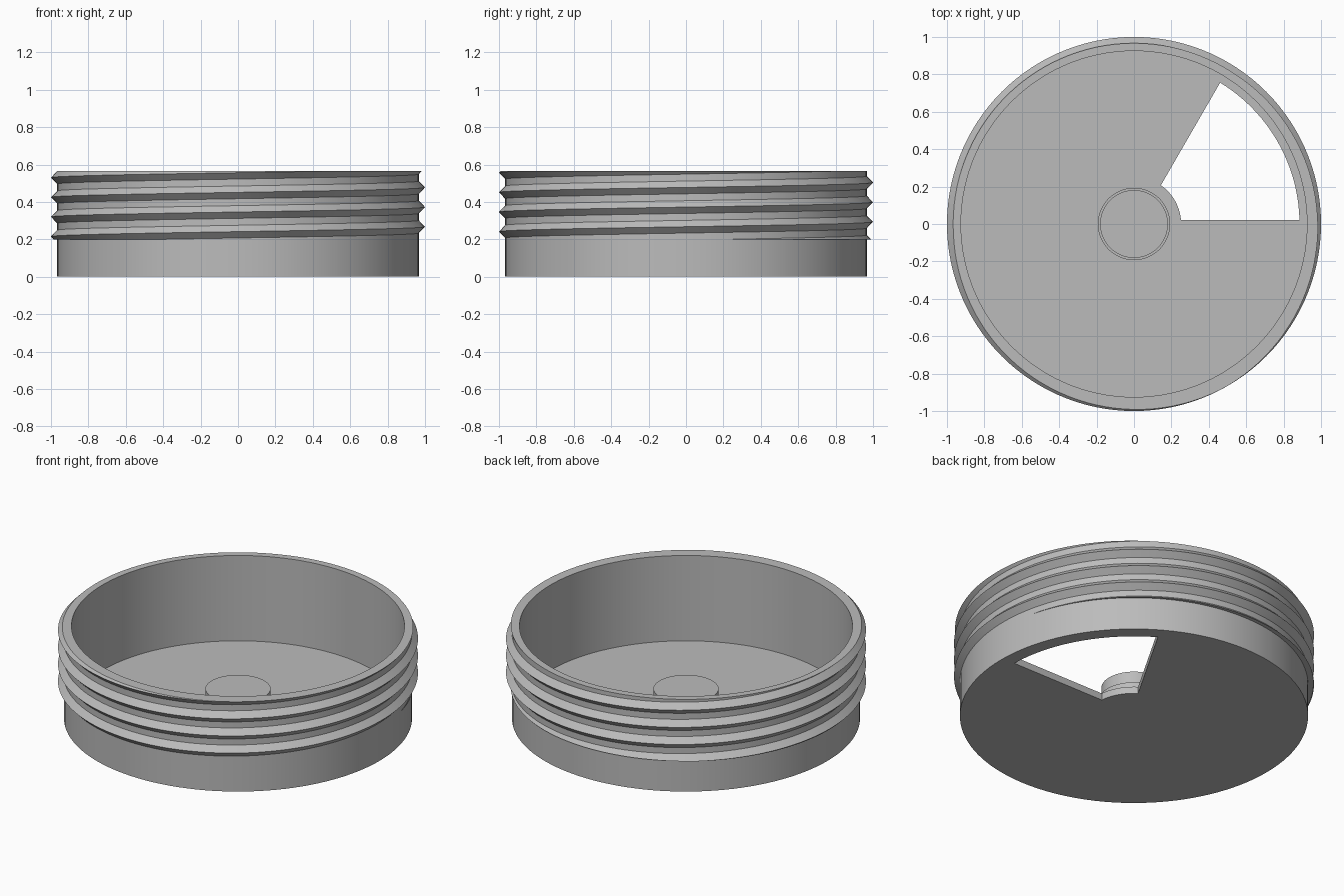
import bpy, bmesh
from math import sin, cos, pi, radians, asin

cube = bpy.data.objects.get("Cube")
if cube:
    bpy.data.objects.remove(cube)

SEG = 120
HEIGHT, WALL_R, INNER_R, FLOOR = 0.565, 0.967, 0.925, 0.042

grey = bpy.data.materials.new("plain_grey")
grey.use_nodes = True
colour = (0.5, 0.5, 0.5, 1)
grey.diffuse_color = colour
grey.node_tree.nodes["Principled BSDF"].inputs["Base Color"].default_value = colour


def finish(name, bm):
    """Turn a bmesh into a smooth-shaded object with sharp edges kept."""
    bmesh.ops.recalc_face_normals(bm, faces=bm.faces)
    mesh = bpy.data.meshes.new(name)
    bm.to_mesh(mesh)
    bm.free()
    mesh.materials.append(grey)
    obj = bpy.data.objects.new(name, mesh)
    bpy.context.collection.objects.link(obj)
    return obj


def smooth(obj):
    bpy.ops.object.select_all(action='DESELECT')
    obj.select_set(True)
    bpy.context.view_layer.objects.active = obj
    bpy.ops.object.shade_smooth_by_angle(angle=radians(25))


def lathe(name, profile):
    """Revolve an (r, z) profile whose two ends are closed by flat discs."""
    bm = bmesh.new()
    rings = [[bm.verts.new((r * cos(2 * pi * i / SEG), r * sin(2 * pi * i / SEG), z))
              for i in range(SEG)] for r, z in profile]
    for a, b in zip(rings, rings[1:]):
        for i in range(SEG):
            j = (i + 1) % SEG
            bm.faces.new((a[i], a[j], b[j], b[i]))
    bm.faces.new(rings[0])
    bm.faces.new(rings[-1])
    return finish(name, bm)


# Cup body: outer wall, rim, inner wall and floor
cup = lathe("cup_body", [(WALL_R, 0), (WALL_R, HEIGHT), (INNER_R, HEIGHT), (INNER_R, FLOOR)])


# Wedge opening through the floor, its straight sides inset from the radii
def arc(radius, steps=24):
    inset = asin(0.021 / radius)
    start, end = inset, radians(60) - inset
    return [(radius * cos(t), radius * sin(t))
            for t in (start + (end - start) * i / steps for i in range(steps + 1))]


bm = bmesh.new()
outline = arc(0.885) + arc(0.252)[::-1]
base = bm.faces.new([bm.verts.new((x, y, -0.1)) for x, y in outline])
top = bmesh.ops.extrude_face_region(bm, geom=[base])["geom"]
bmesh.ops.translate(bm, vec=(0, 0, 0.2), verts=[v for v in top if isinstance(v, bmesh.types.BMVert)])
cutter = finish("opening_cutter", bm)
cutter.hide_render = True
cut = cup.modifiers.new("opening", 'BOOLEAN')
cut.operation, cut.solver, cut.object = 'DIFFERENCE', 'EXACT', cutter
bpy.context.view_layer.objects.active = cup
bpy.ops.object.modifier_apply(modifier=cut.name)
bpy.data.objects.remove(cutter)
smooth(cup)

# Centre boss with a small shoulder
smooth(lathe("centre_boss", [(0.193, FLOOR - 0.01), (0.193, 0.105), (0.181, 0.105), (0.181, 0.18)]))

# Screw thread: triangular helix trimmed flat at its lower and upper limits
LOW, PITCH, HALF, DEPTH = 0.2, 0.105, 0.034, 0.033
START = 0.1625


def thread_section(z):
    def trim(h):
        return min(max(h, LOW), HEIGHT)

    def radius(h):
        return WALL_R + DEPTH * max(0, 1 - abs(h - z) / HALF)
    a, b, c = trim(z - HALF), trim(z), trim(z + HALF)
    return [(0.95, a), (radius(a), a), (radius(b), b), (radius(c), c), (0.95, c)]


bm = bmesh.new()
sections = []
first = int(SEG * (LOW - HALF - START) / PITCH) + 1
last = int(SEG * (HEIGHT + HALF - START) / PITCH)
for i in range(first, last + 1):
    t = 2 * pi * i / SEG
    sections.append([bm.verts.new((r * cos(t), r * sin(t), z))
                     for r, z in thread_section(START + PITCH * i / SEG)])
for a, b in zip(sections, sections[1:]):
    for k in range(5):
        m = (k + 1) % 5
        bm.faces.new((a[k], a[m], b[m], b[k]))
bm.faces.new(sections[0])
bm.faces.new(sections[-1])
bmesh.ops.remove_doubles(bm, verts=bm.verts, dist=0.00001)
smooth(finish("screw_thread", bm))
